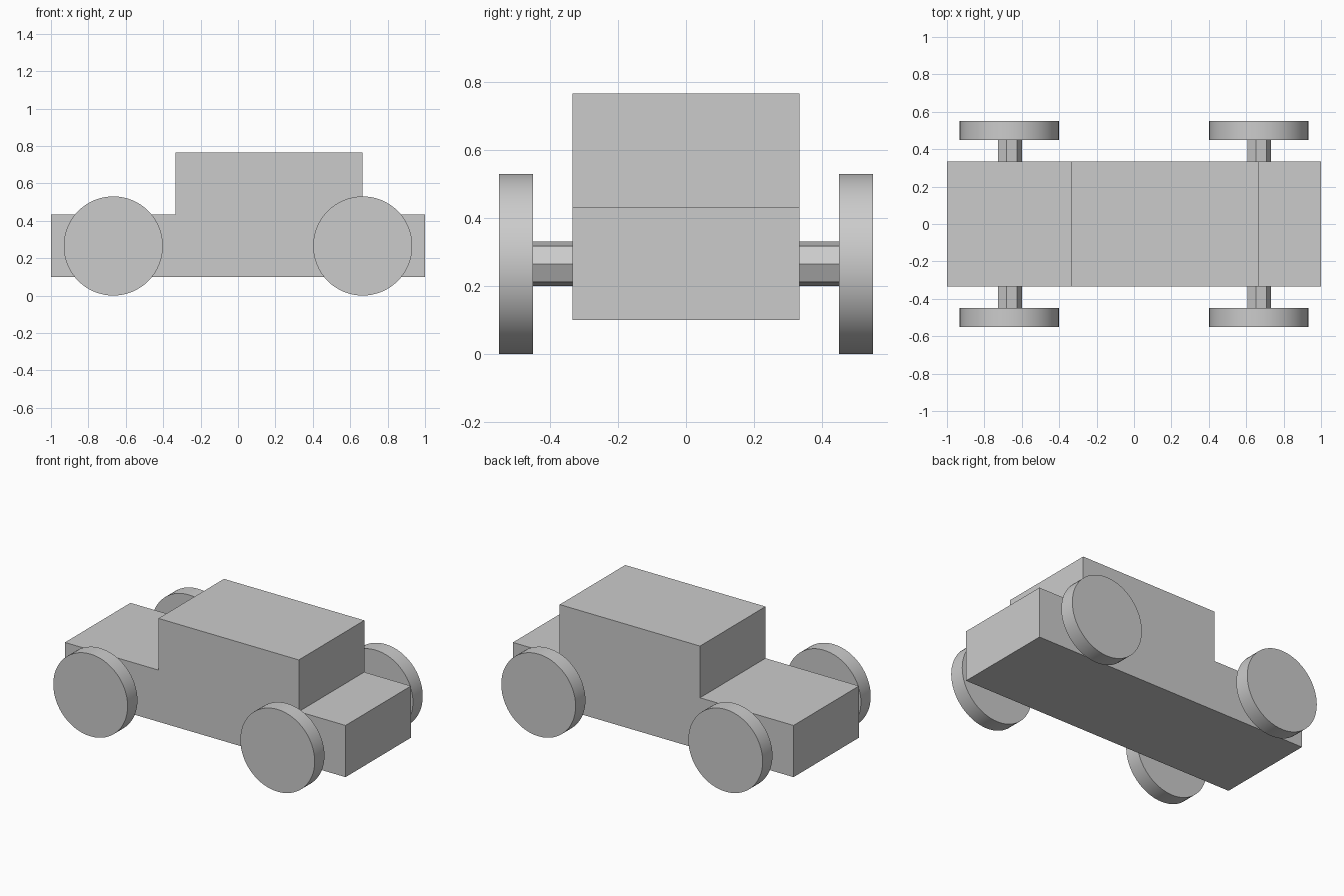
import bpy
import bmesh
from math import cos, sin, tau, radians

cube = bpy.data.objects.get("Cube")
if cube:
    bpy.data.objects.remove(cube, do_unlink=True)

grey = bpy.data.materials.new("plain_grey")
grey.use_nodes = True
colour = (0.6, 0.6, 0.6, 1)
grey.diffuse_color = colour
grey.node_tree.nodes["Principled BSDF"].inputs["Base Color"].default_value = colour


def prism(name, profile, y0, y1, smooth=False):
    """Extrude an (x, z) outline along y from y0 to y1."""
    bm = bmesh.new()
    face = bm.faces.new([bm.verts.new((x, y0, z)) for x, z in profile])
    new = bmesh.ops.extrude_face_region(bm, geom=[face])["geom"]
    verts = [v for v in new if isinstance(v, bmesh.types.BMVert)]
    bmesh.ops.translate(bm, verts=verts, vec=(0, y1 - y0, 0))
    bmesh.ops.recalc_face_normals(bm, faces=bm.faces)
    mesh = bpy.data.meshes.new(name)
    bm.to_mesh(mesh)
    bm.free()
    mesh.materials.append(grey)
    obj = bpy.data.objects.new(name, mesh)
    bpy.context.collection.objects.link(obj)
    if smooth:
        bpy.ops.object.select_all(action="DESELECT")
        obj.select_set(True)
        bpy.context.view_layer.objects.active = obj
        bpy.ops.object.shade_smooth_by_angle(angle=radians(30))
    return obj


def circle(x, z, radius, sides):
    return [(x + radius * cos(tau * i / sides), z + radius * sin(tau * i / sides))
            for i in range(sides)]


# Body with bonnet, cabin and boot in one side outline
third = 1 / 3
base, deck, roof = 0.1, 0.433, 0.766
prism("car_body", [(-1, base), (1, base), (1, deck), (2 * third, deck),
                   (2 * third, roof), (-third, roof), (-third, deck), (-1, deck)],
      -third, third)

# Seven-sided axles, each with a pair of disc wheels
hub_z = 0.265
for end, x in (("left", 2 * third), ("right", -2 * third)):
    prism(end + "_axle", circle(x, hub_z, 0.067, 7), -0.45, 0.45)
    for side, y in (("front", -0.55), ("back", 0.45)):
        prism(f"{side}_{end}_wheel", circle(x, hub_z, hub_z, 64), y, y + 0.1, smooth=True)
